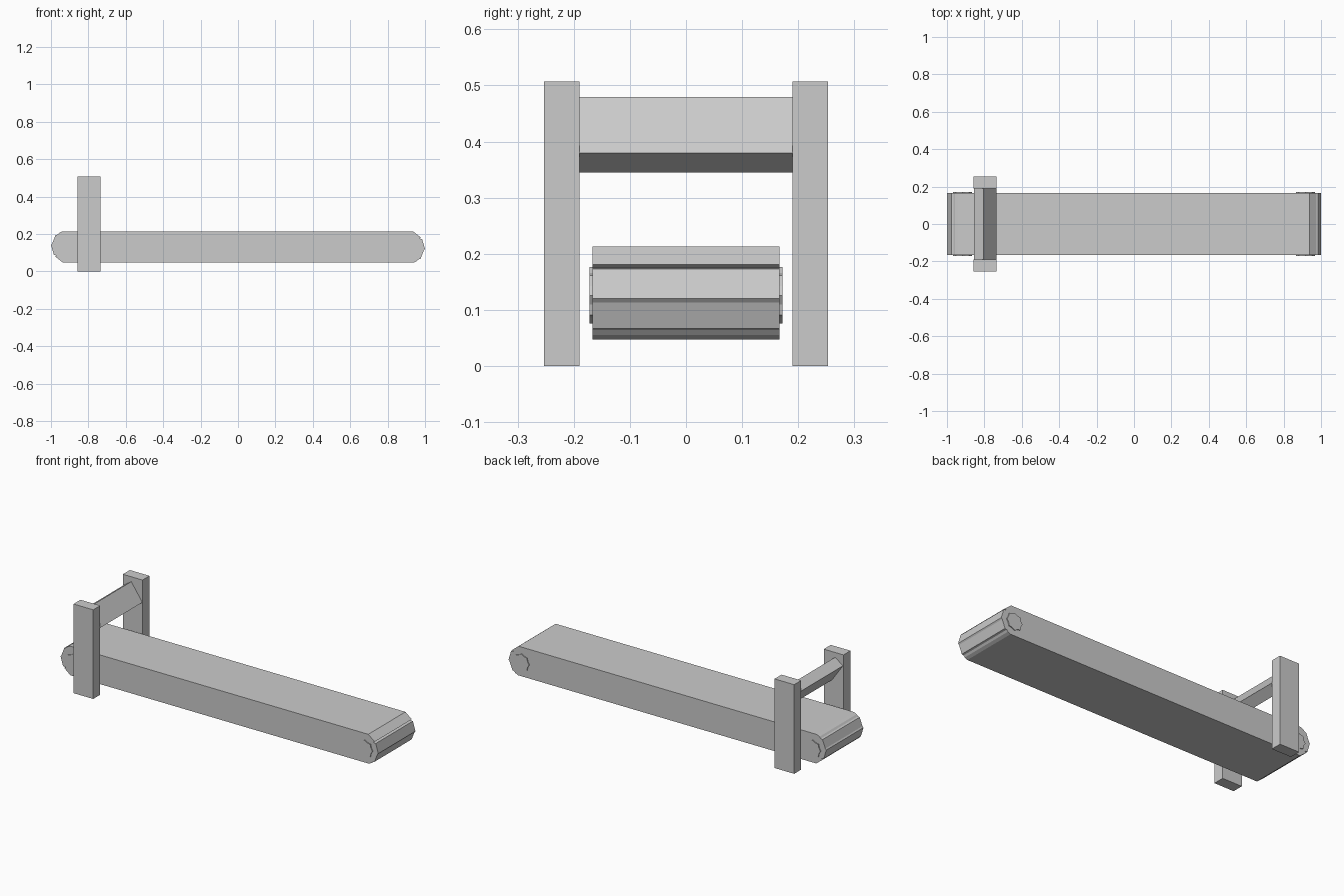
import bpy
import bmesh
import math

cube = bpy.data.objects.get("Cube")
if cube:
    bpy.data.objects.remove(cube, do_unlink=True)

# One plain grey for everything
grey = bpy.data.materials.new("plain grey")
grey.use_nodes = True
GREY = (0.6, 0.6, 0.6, 1)
grey.diffuse_color = GREY
grey.node_tree.nodes["Principled BSDF"].inputs["Base Color"].default_value = GREY


def extrude_profile(name, points, y0, y1):
    """Extrude a closed x-z outline from y0 to y1."""
    bm = bmesh.new()
    face = bm.faces.new([bm.verts.new((x, y0, z)) for x, z in points])
    result = bmesh.ops.extrude_face_region(bm, geom=[face])
    verts = [v for v in result["geom"] if isinstance(v, bmesh.types.BMVert)]
    bmesh.ops.translate(bm, verts=verts, vec=(0, y1 - y0, 0))
    bmesh.ops.recalc_face_normals(bm, faces=bm.faces)
    mesh = bpy.data.meshes.new(name)
    bm.to_mesh(mesh)
    bm.free()
    mesh.materials.append(grey)
    obj = bpy.data.objects.new(name, mesh)
    bpy.context.scene.collection.objects.link(obj)
    return obj


def box(name, size, location, tilt=0):
    """Box centred on location, tilted about the y axis."""
    w, d, h = (s / 2 for s in size)
    obj = extrude_profile(name, [(-w, -h), (w, -h), (w, h), (-w, h)], -d, d)
    obj.location = location
    obj.rotation_euler.y = tilt
    return obj


AXLE_X, AXLE_Z = 0.917, 0.13

# Conveyor belt: slatted end outline, repeated half a turn round
end = [(0.937, 0.213), (0.977, 0.181), (0.968, 0.175), (0.984, 0.173),
       (1.0, 0.12), (0.994, 0.113), (0.976, 0.067), (0.965, 0.064),
       (0.957, 0.055), (0.94, 0.047)]
outline = end + [(-x, 2 * AXLE_Z - z) for x, z in end]
extrude_profile("conveyor_belt", outline, -0.167, 0.167)

# Lobed axle caps on both sides of both rollers
LOBES = 8
for x, end_name in ((-AXLE_X, "gate"), (AXLE_X, "far")):
    lobed = []
    for i in range(2 * LOBES):
        r = 0.05 if i % 2 == 0 else 0.043
        a = math.pi * i / LOBES
        lobed.append((x + r * math.cos(a), AXLE_Z - 0.004 + r * math.sin(a)))
    for side, side_name in ((-1, "front"), (1, "back")):
        extrude_profile(f"{end_name}_{side_name}_axle_cap", lobed,
                        side * 0.16, side * 0.172)

# Gate posts
for side, side_name in ((-1, "front"), (1, "back")):
    box(f"{side_name}_post", (0.124, 0.063, 0.507),
        (-0.796, side * 0.2215, 0.2535))

# Tilted crossbar between the posts
box("crossbar", (0.061, 0.382, 0.122), (-0.795, 0, 0.412), math.radians(-35))
